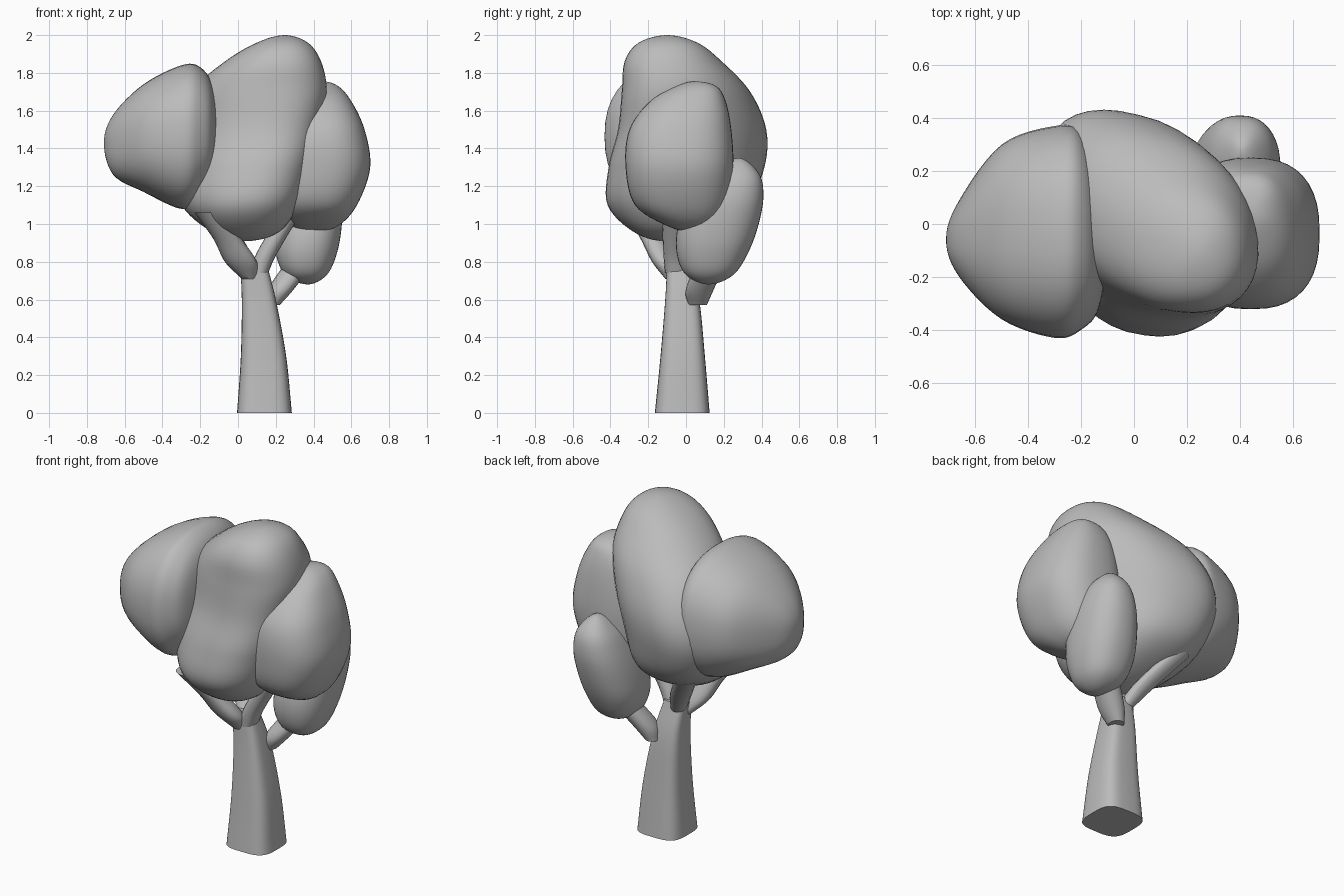
import bpy
import bmesh
from math import cos, sin, pi

cube = bpy.data.objects.get("Cube")
if cube:
    bpy.data.objects.remove(cube)

grey = bpy.data.materials.new("plain grey")
grey.use_nodes = True
colour = (0.5, 0.5, 0.5, 1)
grey.diffuse_color = colour
grey.node_tree.nodes["Principled BSDF"].inputs["Base Color"].default_value = colour


def finish(name, bm):
    """Turn a bmesh into a smooth-shaded object."""
    bmesh.ops.recalc_face_normals(bm, faces=bm.faces)
    mesh = bpy.data.meshes.new(name)
    bm.to_mesh(mesh)
    bm.free()
    mesh.materials.append(grey)
    obj = bpy.data.objects.new(name, mesh)
    bpy.context.collection.objects.link(obj)
    bpy.ops.object.select_all(action="DESELECT")
    bpy.context.view_layer.objects.active = obj
    obj.select_set(True)
    bpy.ops.object.shade_smooth_by_angle(angle=pi / 4)


def spline(p, q, r, s, t):
    """Catmull-Rom blend between q and r."""
    return [b + t / 2 * (c - a + t * (2 * a - 5 * b + 4 * c - d + t * (3 * (b - c) + d - a)))
            for a, b, c, d in zip(p, q, r, s)]


def loft(name, stations, axis="z", power=2.2, closed=True, slant=0, sides=40, steps=6):
    """Skin rounded sections; each station is (position, min u, max u, min v, max v).
    Slant leans the sections diagonally, most strongly at mid length."""
    rows = [((a + b) / 2, (c + d) / 2, (b - a) / 2, (d - c) / 2, t)
            for t, a, b, c, d in stations]
    first, last = rows[0][4], rows[-1][4]

    # Mirroring the section past each end makes a rounded pole
    def phantom(end, inner):
        if closed:
            return (2 * end[0] - inner[0], 2 * end[1] - inner[1], -inner[2], -inner[3], inner[4])
        return [2 * e - i for e, i in zip(end, inner)]

    path = [phantom(rows[0], rows[1])] + rows + [phantom(rows[-1], rows[-2])]
    samples = [spline(*path[i:i + 4], k / steps)
               for i in range(len(rows) - 1) for k in range(steps)] + [rows[-1]]
    bm = bmesh.new()

    def vert(u, v, t):
        return bm.verts.new((t, u, v) if axis == "x" else (u, v, t))

    def bend(x):
        return abs(x) ** (2 / power) * (1 if x > 0 else -1)

    rings = []
    for u, v, ru, rv, t in samples[1:-1] if closed else samples:
        lean = slant * sin(pi * (t - first) / (last - first))
        angles = [2 * pi * k / sides for k in range(sides)]
        rings.append([vert(u + ru * bend(cos(a + lean)), v + rv * bend(sin(a)), t)
                      for a in angles])
    for low, high in zip(rings, rings[1:]):
        for k in range(sides):
            j = (k + 1) % sides
            bm.faces.new((low[k], low[j], high[j], high[k]))
    for ring, end in ((rings[0], samples[0]), (rings[-1], samples[-1])):
        if closed:
            tip = vert(end[0], end[1], end[4])
            for k in range(sides):
                bm.faces.new((ring[k], ring[(k + 1) % sides], tip))
        else:
            bm.faces.new(ring)
    finish(name, bm)


# Trunk with a flat base
loft("trunk", [
    (0, -.005, .285, -.165, .125),
    (.3, .015, .255, -.135, .1),
    (.6, .02, .2, -.11, .07),
    (.8, .01, .15, -.1, .02),
], power=3.5, closed=False)

# Curved limbs rising into the foliage
limbs = {
    "front_right_branch": [
        (.71, .02, .1, -.11, -.02),
        (.8, -.07, .1, -.18, -.05),
        (.92, -.13, .02, -.24, -.11),
        (1.06, -.23, -.08, -.32, -.18),
    ],
    "back_right_branch": [
        (.75, .02, .1, -.06, .03),
        (.88, -.07, .05, .02, .12),
        (1.07, -.21, -.08, .16, .26),
    ],
    "left_branch": [
        (.74, .07, .16, -.11, .01),
        (.85, .1, .21, -.12, 0),
        (1.1, .25, .36, -.13, 0),
    ],
    "back_left_branch": [
        (.57, .14, .22, .01, .11),
        (.66, .16, .3, 0, .15),
        (.82, .27, .42, .07, .22),
    ],
}
for name, stations in limbs.items():
    loft(name, stations, closed=False, sides=16)

# Foliage masses
loft("main_foliage", [
    (.91, .05, .05, -.12, -.12),
    (.96, -.14, .22, -.28, .09),
    (1.1, -.3, .32, -.415, .32),
    (1.3, -.36, .38, -.41, .415),
    (1.5, -.33, .43, -.36, .425),
    (1.7, -.25, .47, -.34, .34),
    (1.86, -.07, .44, -.325, .19),
    (1.96, .1, .37, -.25, .06),
    (2, .25, .25, -.1, -.1),
], slant=.36)
loft("right_foliage", [
    (-.71, -.06, -.06, 1.43, 1.43),
    (-.66, -.2, .09, 1.26, 1.58),
    (-.5, -.36, .3, 1.17, 1.74),
    (-.3, -.43, .37, 1.08, 1.84),
    (-.2, -.4, .35, 1.13, 1.83),
    (-.13, -.31, .2, 1.25, 1.72),
    (-.1, -.06, -.06, 1.48, 1.48),
], axis="x", power=2.35)
loft("left_foliage", [
    (.96, .41, .41, .03, .03),
    (.99, .28, .53, -.1, .14),
    (1.1, .2, .63, -.27, .22),
    (1.3, .18, .7, -.32, .25),
    (1.5, .2, .67, -.3, .24),
    (1.65, .26, .6, -.19, .21),
    (1.73, .36, .53, -.05, .16),
    (1.755, .45, .45, .05, .05),
], power=2.5)
loft("back_left_foliage", [
    (.68, .37, .37, .12, .12),
    (.73, .25, .47, 0, .25),
    (.85, .2, .525, -.05, .33),
    (1, .21, .55, -.04, .385),
    (1.15, .25, .55, .03, .41),
    (1.27, .31, .51, .13, .385),
    (1.35, .41, .41, .28, .28),
], power=2.3)
